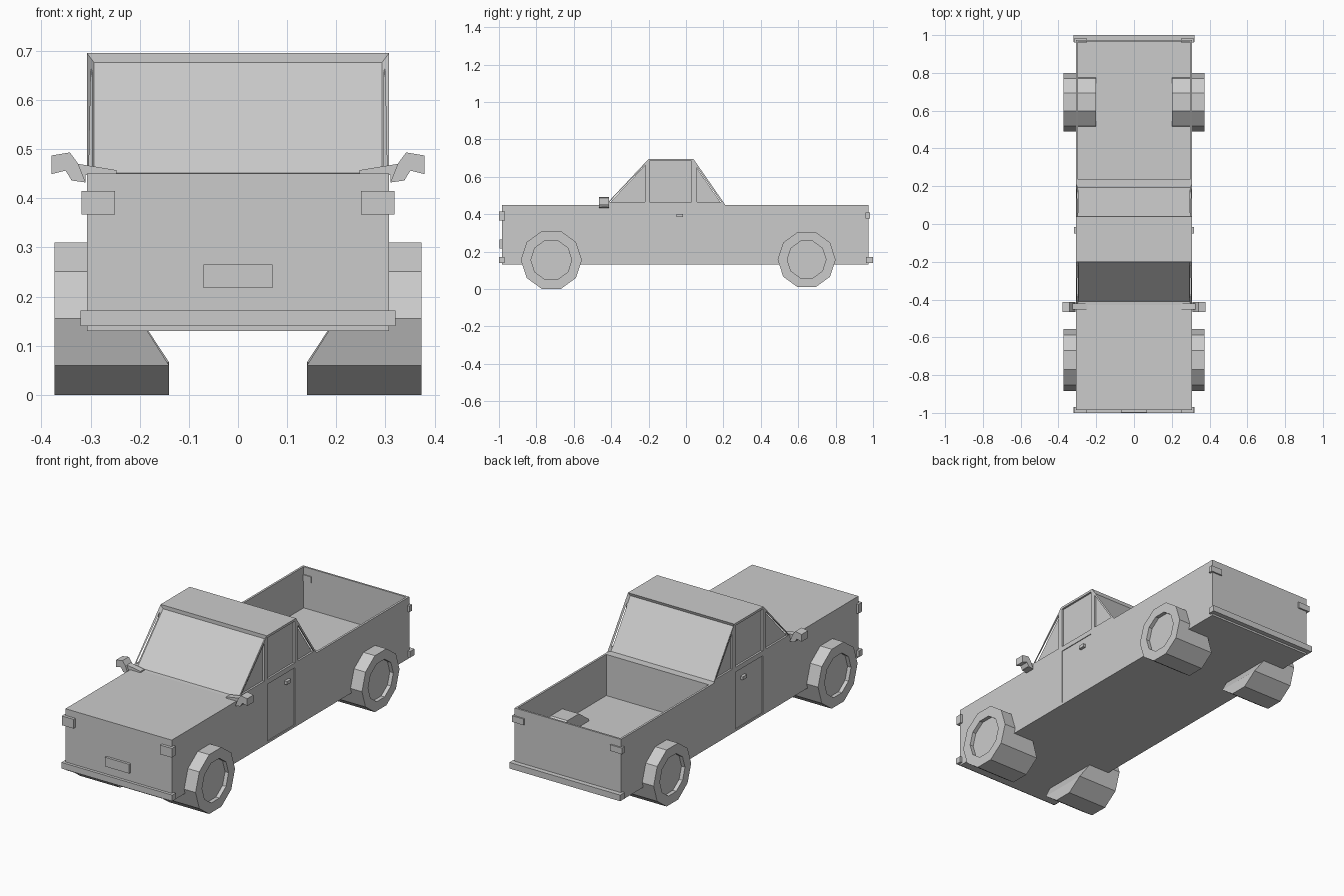
import bpy, bmesh, math

if "Cube" in bpy.data.objects:
    bpy.data.objects.remove(bpy.data.objects["Cube"])

paint = bpy.data.materials.new("plain_grey")
paint.diffuse_color = (0.6, 0.6, 0.6, 1)
paint.use_nodes = True
paint.node_tree.nodes["Principled BSDF"].inputs["Base Color"].default_value = paint.diffuse_color


def finish(name, bm):
    bmesh.ops.recalc_face_normals(bm, faces=bm.faces)
    me = bpy.data.meshes.new(name)
    bm.to_mesh(me)
    bm.free()
    me.materials.append(paint)
    ob = bpy.data.objects.new(name, me)
    bpy.context.scene.collection.objects.link(ob)
    return ob


def prism(bm, pts, axis, a, b):
    """Extrude a 2D outline along x (points y,z) or y (points x,z)."""
    def place(p, t):
        return (t, p[0], p[1]) if axis == 'x' else (p[0], t, p[1])
    lo = [bm.verts.new(place(p, a)) for p in pts]
    hi = [bm.verts.new(place(p, b)) for p in pts]
    n = len(pts)
    bm.faces.new(lo)
    bm.faces.new(hi[::-1])
    for i in range(n):
        bm.faces.new((lo[i], hi[i], hi[(i + 1) % n], lo[(i + 1) % n]))


def rect(a0, a1, b0, b1):
    return [(a0, b0), (a1, b0), (a1, b1), (a0, b1)]


def box(name, x0, x1, y0, y1, z0, z1):
    bm = bmesh.new()
    prism(bm, rect(y0, y1, z0, z1), 'x', x0, x1)
    return finish(name, bm)


W = 0.307

# Body and cab from one side profile, with sunken front and rear screens
bm = bmesh.new()
prism(bm, [(-.985, .13), (.975, .13), (.975, .45), (.21, .45), (.04, .695),
           (-.2, .695), (-.43, .45), (-.985, .45)], 'x', -W, W)
bmesh.ops.recalc_face_normals(bm, faces=bm.faces)
bm.normal_update()
screens = [f for f in bm.faces if abs(f.normal.y) > .3 and f.normal.z > .3]
for f in screens:
    bmesh.ops.inset_individual(
        bm, faces=[f], thickness=.02 if f.normal.y < 0 else .013, depth=-.013)
body = finish("body", bm)

# Cutter: cargo bed, side windows and door panels
bm = bmesh.new()
prism(bm, rect(.235, .965, .235, .6), 'x', -.296, .296)
windows = [[(-.41, .466), (-.22, .466), (-.22, .663)],
           rect(-.195, .03, .466, .683),
           [(.058, .466), (.188, .466), (.058, .652)]]
for s in (-1, 1):
    for w in windows:
        prism(bm, w, 'x', s * (W - .01), s * (W + .05))
    prism(bm, rect(-.195, .03, .142, .44), 'x', s * (W - .004), s * (W + .05))
cutter = finish("body_cutter", bm)
cutter.hide_render = True
cutter.display_type = 'WIRE'
cut = body.modifiers.new("cut", 'BOOLEAN')
cut.operation = 'DIFFERENCE'
cut.solver = 'EXACT'
cut.object = cutter


# Ten-sided wheels with sunken hubs; inner side is wider below the axle
def wheel(name, s, y, z, r):
    bm = bmesh.new()
    n = 10

    def ring(rad, xf):
        out = []
        for i in range(n):
            a = i * math.tau / n
            out.append(bm.verts.new((s * xf(math.sin(a)), y + rad * math.cos(a),
                                     z + rad * math.sin(a))))
        return out
    rings = [ring(r, lambda q: .14 if q < -.1 else .2),
             ring(r, lambda q: .373),
             ring(r * .67, lambda q: .373),
             ring(r * .67, lambda q: .353)]
    for p, q in zip(rings, rings[1:]):
        for i in range(n):
            j = (i + 1) % n
            bm.faces.new((p[i], p[j], q[j], q[i]))
    bm.faces.new(rings[-1])
    v = rings[0]
    bm.faces.new(v[:6])
    bm.faces.new((v[0], v[5], v[6], v[9]))
    bm.faces.new(v[6:])
    finish(name, bm)


for s, side in ((-1, "left"), (1, "right")):
    wheel("front_wheel_" + side, s, -.72, .155, .163)
    wheel("rear_wheel_" + side, s, .645, .157, .155)

    # Lights, half bumpers, plate halves and door handle
    def part(name, x0, x1, *rest):
        box(name + "_" + side, s * x0, s * x1, *rest)
    part("headlight", .25, .318, -1, -.968, .367, .415)
    part("tail_light", .25, .318, .96, .983, .378, .41)
    part("front_bumper", 0, .32, -1, -.97, .14, .172)
    part("rear_bumper", 0, .32, .963, 1, .14, .172)
    part("front_plate", 0, .07, -.998, -.98, .217, .265)
    part("door_handle", .3, .318, -.05, -.015, .384, .401)

    # Side mirror: thin arm and angled head
    bm = bmesh.new()
    arm = [(.247, .447), (.31, .447), (.31, .432), (.34, .437), (.326, .47),
           (.247, .457)]
    prism(bm, [(s * x, z) for x, z in arm], 'y', -.452, -.42)
    head = [(.31, .432), (.338, .436), (.351, .456), (.379, .449),
            (.379, .487), (.342, .493), (.325, .47)]
    prism(bm, [(s * x, z) for x, z in head], 'y', -.465, -.413)
    finish("mirror_" + side, bm)
